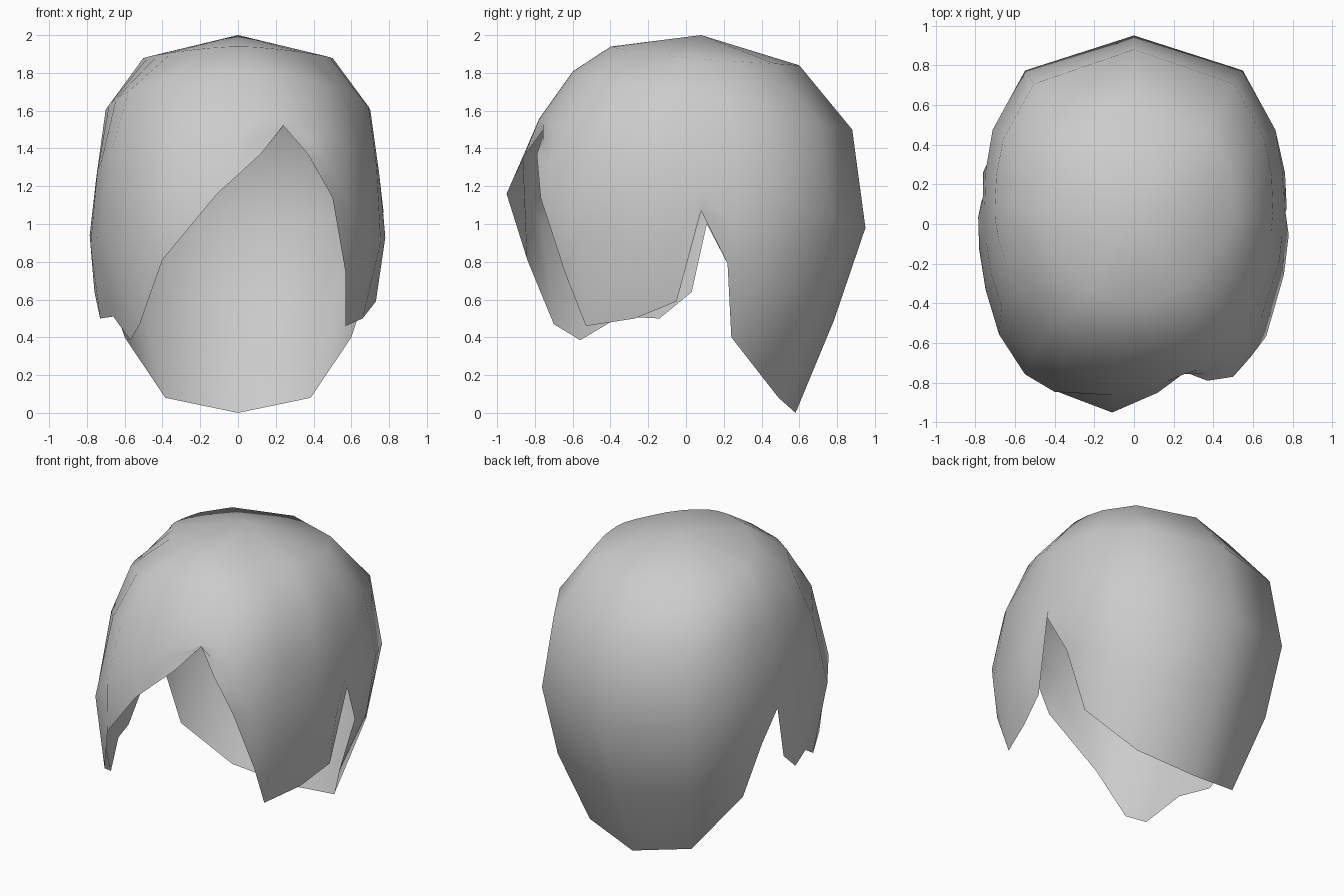
import bpy
import bmesh
from math import atan2, cos, sin, hypot, radians

cube = bpy.data.objects.get("Cube")
if cube:
    bpy.data.objects.remove(cube, do_unlink=True)

# Half extents of the head shape as (height, extent), lowest first
SIDE = [(0, .60), (.55, .74), (.92, .785), (1.25, .75), (1.61, .70), (1.88, .50), (2, 0)]
BACK = [(0, .58), (.53, .80), (.98, .95), (1.5, .88), (1.84, .60), (2, .08)]
FRONT = [(.4, .84), (.8, .96), (1.16, .95), (1.56, .78), (1.81, .60), (1.94, .40), (2, 0)]

# Heights of the tilted upper rings at the front, sides and back
RINGS = [(1.94, 1.88, 1.84), (1.81, 1.61, 1.5), (1.56, 1.25, .98)]

# Cut edge of the hair as x, y, z and the lean of its strand in degrees:
# nape, left ear notch, left lock, parting, fringe, right lock, right ear notch
EDGE = [
    (0, .58, 0, 0), (.385, .49, .08, -3), (.6, .24, .4, 8), (.73, .22, .79, 2),
    (.77, .08, 1.07, 0), (.73, -.05, .59, 0), (.66, -.27, .5, 7), (.57, -.53, .46, 6),
    (.57, -.64, .74, 0), (.5, -.77, 1.14, 0), (.37, -.79, 1.37, 0), (.24, -.74, 1.52, 0),
    (.12, -.85, 1.37, 0), (-.11, -.95, 1.16, 0), (-.4, -.84, .81, 0), (-.52, -.7, .47, 0),
    (-.57, -.56, .385, -11), (-.66, -.35, .51, -8), (-.73, -.14, .5, -3), (-.76, .03, .64, 0),
    (-.77, .11, 1.0, 0), (-.73, .22, .79, -2), (-.6, .24, .4, -8), (-.385, .49, .08, 3),
]


def extent(table, z):
    """Linear lookup of a half extent at height z."""
    if z <= table[0][0]:
        return table[0][1]
    for (z0, e0), (z1, e1) in zip(table, table[1:]):
        if z <= z1:
            return e0 + (e1 - e0) * (z - z0) / (z1 - z0)
    return table[-1][1]


def radius(a):
    """Rounded-box outline, squarer at the back than at the front."""
    n = 2.65 if sin(a) > 0 else 2.35
    return (abs(cos(a)) ** n + abs(sin(a)) ** n) ** (-1 / n)


def strand(x, y, z, lean):
    """Points from the crown down to one point of the cut edge."""
    depth = BACK if y > 0 else FRONT
    u, v = x / extent(SIDE, z), y / extent(depth, z)
    end = atan2(v, u)
    start = end + radians(lean)
    flare = hypot(u, v) / radius(end) - 1
    s = sin(start)
    rows = [(side + ((back if s > 0 else front) - side) * abs(s), 0)
            for front, side, back in RINGS]
    rows += [((rows[-1][0] + z) / 2, .5), (z, 1)]
    points = []
    for h, t in rows:
        a = start + (end - start) * t
        r = radius(a) * (1 + flare * t * t)
        points.append((extent(SIDE, h) * cos(a) * r, extent(depth, h) * sin(a) * r, h))
    return points


# Hair shell: a crown fan and rows of quads down to the cut edge
bm = bmesh.new()
crown = bm.verts.new((0, .08, 2))
strands = [[bm.verts.new(p) for p in strand(*e)] for e in EDGE]
for i, a in enumerate(strands):
    b = strands[(i + 1) % len(strands)]
    bm.faces.new((crown, b[0], a[0]))
    for k in range(len(a) - 1):
        bm.faces.new((a[k], b[k], b[k + 1], a[k + 1]))
for face in bm.faces:
    face.smooth = True

mesh = bpy.data.meshes.new("hair")
bm.to_mesh(mesh)
bm.free()
hair = bpy.data.objects.new("hair", mesh)
bpy.context.collection.objects.link(hair)

# Plain grey hair colour
grey = bpy.data.materials.new("light grey")
grey.use_nodes = True
colour = (.6, .6, .6, 1)
grey.diffuse_color = colour
grey.node_tree.nodes["Principled BSDF"].inputs["Base Color"].default_value = colour
mesh.materials.append(grey)
